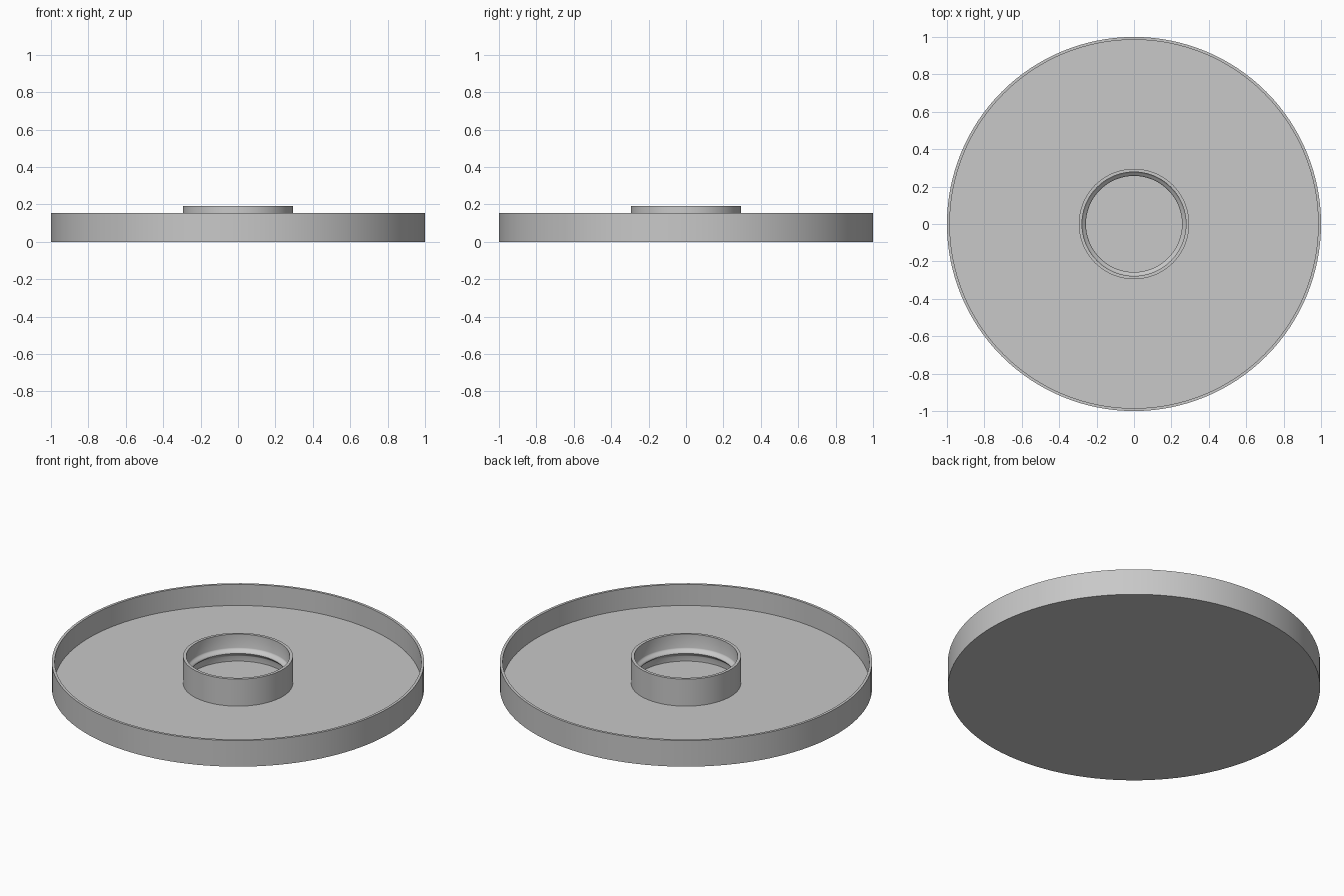
import bpy
import bmesh
import math
from mathutils import Vector

cube = bpy.data.objects.get("Cube")
if cube:
    bpy.data.objects.remove(cube, do_unlink=True)

SEGMENTS = 128
FLOOR = 0.03

grey = bpy.data.materials.new("light_grey")
grey.use_nodes = True
colour = (0.58, 0.58, 0.58, 1)
grey.diffuse_color = colour
grey.node_tree.nodes["Principled BSDF"].inputs["Base Color"].default_value = colour


def lathe(name, profile, closed):
    """Spin a (radius, height) profile around the z axis."""
    bm = bmesh.new()
    verts = [bm.verts.new((r, 0, z)) for r, z in profile]
    edges = [bm.edges.new(pair) for pair in zip(verts, verts[1:])]
    if closed:
        edges.append(bm.edges.new((verts[-1], verts[0])))
    bmesh.ops.spin(bm, geom=verts + edges, cent=Vector(), axis=(0, 0, 1),
                   angle=math.tau, steps=SEGMENTS, use_duplicate=False)
    bmesh.ops.remove_doubles(bm, verts=bm.verts, dist=0.0001)
    bmesh.ops.recalc_face_normals(bm, faces=bm.faces)
    mesh = bpy.data.meshes.new(name)
    bm.to_mesh(mesh)
    bm.free()
    mesh.materials.append(grey)
    obj = bpy.data.objects.new(name, mesh)
    bpy.context.collection.objects.link(obj)
    bpy.ops.object.select_all(action='DESELECT')
    obj.select_set(True)
    bpy.context.view_layer.objects.active = obj
    bpy.ops.object.shade_smooth_by_angle(angle=math.radians(35))
    return obj


# Shallow round tray with a thin upright rim
lathe("tray", [(0, 0), (1, 0), (1, 0.155), (0.985, 0.155),
               (0.985, FLOOR), (0, FLOOR)], closed=False)

# Central collar with a smooth retaining bead around its inner wall
outer, inner, top = 0.295, 0.278, 0.19
bead_z, bead_half, bead_depth = 0.085, 0.025, 0.021
bead = []
for i in range(13):
    t = i / 12
    bulge = bead_depth * (1 - math.cos(math.tau * t)) / 2
    bead.append((inner - bulge, bead_z + bead_half * (1 - 2 * t)))
base = FLOOR - 0.01
lathe("collar", [(outer, base), (outer, top), (inner, top)] + bead
      + [(inner, base)], closed=True)
